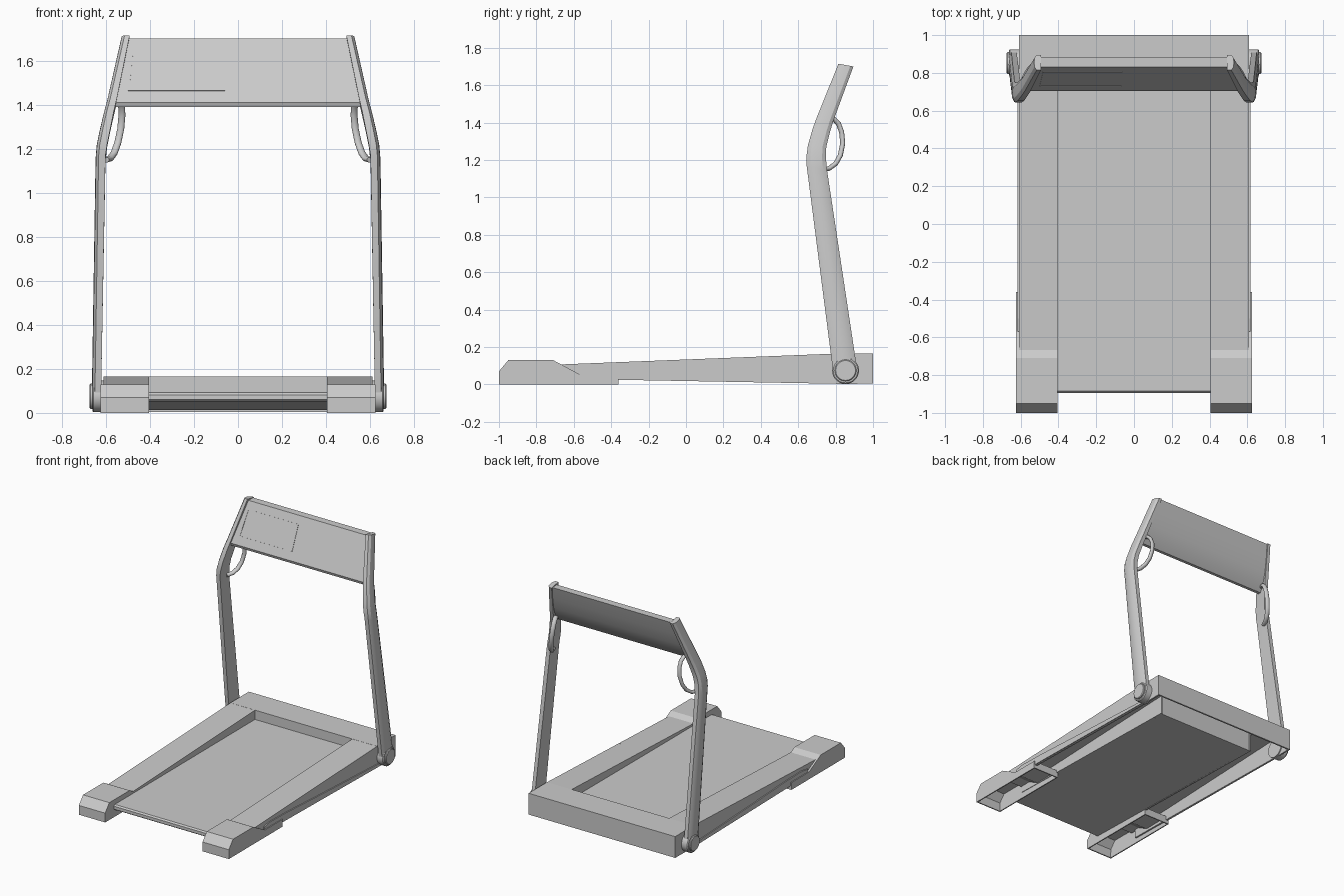
import bpy, bmesh, math
from mathutils import Vector

cube = bpy.data.objects.get("Cube")
if cube:
    bpy.data.objects.remove(cube, do_unlink=True)

grey = bpy.data.materials.new("light_grey")
grey.use_nodes = True
grey.diffuse_color = (0.6, 0.6, 0.6, 1)
grey.node_tree.nodes["Principled BSDF"].inputs["Base Color"].default_value = (0.6, 0.6, 0.6, 1)


def finish(name, bm, smooth=None):
    bmesh.ops.recalc_face_normals(bm, faces=bm.faces)
    mesh = bpy.data.meshes.new(name)
    bm.to_mesh(mesh)
    bm.free()
    mesh.materials.append(grey)
    ob = bpy.data.objects.new(name, mesh)
    bpy.context.collection.objects.link(ob)
    if smooth:
        bpy.ops.object.select_all(action="DESELECT")
        ob.select_set(True)
        bpy.context.view_layer.objects.active = ob
        bpy.ops.object.shade_smooth_by_angle(angle=math.radians(smooth))
    return ob


def loft(name, rings, smooth=None, caps=True):
    """Skin a list of equal closed rings of points."""
    bm = bmesh.new()
    rows = [[bm.verts.new(p) for p in ring] for ring in rings]
    n = len(rows[0])
    for a, b in zip(rows, rows[1:]):
        for i in range(n):
            bm.faces.new((a[i], a[(i + 1) % n], b[(i + 1) % n], b[i]))
    if caps:
        bm.faces.new(rows[0])
        bm.faces.new(rows[-1])
    return finish(name, bm, smooth)


def prism(name, profile, x0, x1, smooth=None):
    """Extrude a side profile of (y, z) points from x0 to x1."""
    return loft(name, [[(x, y, z) for y, z in profile] for x in (x0, x1)], smooth)


def disc(name, x0, x1, y, z, r, bevel):
    """Cylinder along x with a chamfered outer rim."""
    rings = []
    for x, rad in ((x0, r), (x1 - math.copysign(bevel, x1), r), (x1, r - bevel)):
        rings.append([(x, y + rad * math.cos(k * math.tau / 32), z + rad * math.sin(k * math.tau / 32))
                      for k in range(32)])
    return loft(name, rings, 30)


# Side profiles
wall = 0.012
rail_outer = [(-0.7, 0.106), (0.8, 0.165), (1, 0.165), (1, 0.005), (0.85, 0.003), (-0.36, 0.025), (-0.7, 0.03)]
rail_top = [(-0.75, 0.104), (0.8, 0.165), (0.8, 0.153), (-0.75, 0.092)]
rail_inner = [(-0.75, 0.104), (0.8, 0.165), (0.8, 0.012), (-0.75, 0.045)]
link = [(-0.57, 0.075), (-0.5, 0.087), (-0.3, 0.083), (0.1, 0.062), (0.8, 0.03),
        (0.85, 0.008), (-0.36, 0.028), (-0.57, 0.035)]
foot = [(-0.36, 0), (-0.36, 0.055), (-0.57, 0.055), (-0.71, 0.13), (-0.95, 0.13), (-1, 0.07), (-1, 0)]

# Running deck with belt, thicker to the back
prism("running_deck", [(-0.885, 0.052), (-0.895, 0.06), (-0.895, 0.082), (-0.885, 0.092),
                       (0.79, 0.095), (0.79, 0.012)], -0.406, 0.406)

# Hollow back crossbar
prism("crossbar_top", [(0.78, 0.165), (1, 0.165), (1, 0.153), (0.78, 0.153)], -0.61, 0.61)
prism("crossbar_back", [(1 - wall, 0.165), (1, 0.165), (1, 0.005), (1 - wall, 0.005)], -0.61, 0.61)
prism("crossbar_inner", [(0.78, 0.165), (0.792, 0.165), (0.792, 0.012), (0.78, 0.012)], -0.41, 0.41)

# Upright stations: front edge (y, z), back edge (y, z), inner x, outer x
stations = [((0.785, 0.08), (0.915, 0.08), 0.622, 0.662),
            ((0.645, 1.17), (0.755, 1.14), 0.602, 0.645),
            ((0.644, 1.22), (0.748, 1.21), 0.594, 0.64),
            ((0.652, 1.28), (0.75, 1.27), 0.582, 0.628),
            ((0.678, 1.37), (0.77, 1.35), 0.564, 0.608),
            ((0.7, 1.43), (0.788, 1.41), 0.55, 0.592),
            ((0.815, 1.715), (0.895, 1.7), 0.492, 0.527)]


def upright_ring(s, station):
    (fy, fz), (by, bz), xi, xo = station
    section = [(xi, 0), (xo - 0.012, 0), (xo, 0.2), (xo + 0.002, 0.5), (xo, 0.8), (xo - 0.012, 1), (xi, 1)]
    return [(s * x, fy + (by - fy) * t, fz + (bz - fz) * t) for x, t in section]


def grip(s, name):
    """Handle loop that leans back and inward from the upright."""
    path = [(0.72, 1.15), (0.765, 1.155), (0.8, 1.18), (0.825, 1.225), (0.838, 1.29),
            (0.832, 1.35), (0.815, 1.395), (0.79, 1.42), (0.75, 1.425)]
    pts = [Vector((s * (0.592 - 0.13 * (z - 1.15) - 0.42 * (y - 0.74)), y, z)) for y, z in path]
    flat = Vector((s * 0.92, 0.39, 0.1)).normalized()
    rings = []
    for i, p in enumerate(pts):
        tangent = (pts[min(i + 1, len(pts) - 1)] - pts[max(i - 1, 0)]).normalized()
        out = tangent.cross(flat).normalized()
        rings.append([p + flat * 0.017 * math.cos(a) + out * 0.013 * math.sin(a)
                      for a in (k * math.tau / 10 for k in range(10))])
    return loft(name, rings, 50)


for s, side in ((1, "left"), (-1, "right")):
    # Hollow side rail
    prism(side + "_rail_outer_wall", rail_outer, s * (0.61 - wall), s * 0.61)
    prism(side + "_rail_top", rail_top, s * 0.405, s * 0.61)
    prism(side + "_rail_inner_wall", rail_inner, s * 0.405, s * (0.405 + wall))
    prism(side + "_rail_link", link, s * 0.605, s * 0.618)

    # Front foot, open underneath
    shoe = prism(side + "_foot", foot, s * 0.405, s * 0.624)
    bm = bmesh.new()
    bm.from_mesh(shoe.data)
    bmesh.ops.delete(bm, geom=[f for f in bm.faces if f.normal.z < -0.9], context="FACES_ONLY")
    bm.to_mesh(shoe.data)
    bm.free()
    shell = shoe.modifiers.new("shell", "SOLIDIFY")
    shell.thickness = 0.012
    shell.offset = -1

    # Pivot joint
    disc(side + "_pivot", s * 0.59, s * 0.662, 0.853, 0.075, 0.072, 0.006)
    disc(side + "_pivot_cap", s * 0.66, s * 0.674, 0.853, 0.075, 0.058, 0.005)

    # Upright post and handle
    loft(side + "_upright", [upright_ring(s, st) for st in stations], 25)
    grip(s, side + "_handle")

# Console: tapered panel with a gently bowed back
console = [(0.705, 1.41, 0.555), (0.83, 1.7, 0.5), (0.885, 1.7, 0.5), (0.852, 1.6, 0.517),
           (0.815, 1.51, 0.534), (0.775, 1.435, 0.55), (0.735, 1.39, 0.558), (0.712, 1.39, 0.558)]
loft("console", [[(s * x, y, z) for y, z, x in console] for s in (-1, 1)], 25)

# Screen border: thin raised frame on the console front
slope = Vector((0, 0.125, 0.29)).normalized()
normal = Vector((0, -slope.z, slope.y))


def on_panel(x, z, lift):
    return Vector((x, 0.705 + (z - 1.41) * 0.125 / 0.29, z)) + normal * lift


def border(inset, lift):
    return [on_panel(x, z, lift) for x, z in
            ((-0.5 + inset, 1.463 + inset), (-0.06 - inset, 1.463 + inset),
             (-0.06 - inset, 1.645 - inset), (-0.482 + inset, 1.645 - inset))]


loft("screen_border", [border(0, -0.002), border(0, 0.003), border(0.006, 0.003), border(0.006, -0.002)],
     caps=False)
